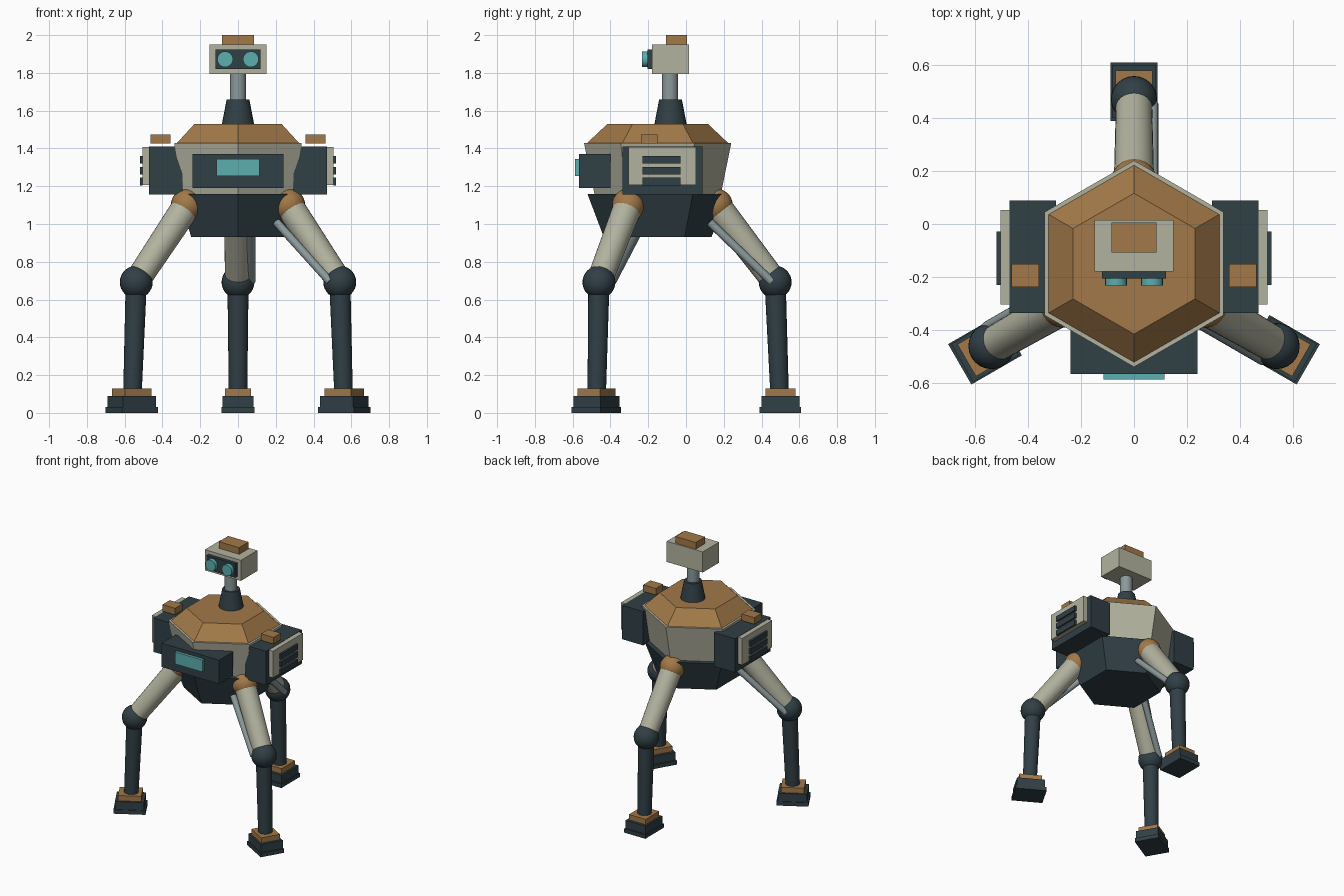
import bpy, math
from mathutils import Vector, Matrix

cube = bpy.data.objects.get("Cube")
if cube:
    bpy.data.objects.remove(cube, do_unlink=True)


def material(name, rgb):
    m = bpy.data.materials.new(name)
    m.use_nodes = True
    m.diffuse_color = (*rgb, 1)
    m.node_tree.nodes["Principled BSDF"].inputs["Base Color"].default_value = (*rgb, 1)
    return m


ORANGE = material("ochre orange", (0.36, 0.19, 0.065))
LIGHT = material("pale grey", (0.45, 0.45, 0.35))
DARK = material("dark slate", (0.03, 0.05, 0.06))
TEAL = material("teal glass", (0.11, 0.42, 0.43))
STEEL = material("steel", (0.26, 0.32, 0.33))

CENTRE = Vector((0, -0.15, 0))  # vertical axis of the hull


def finish(name, mat, smooth=False):
    ob = bpy.context.object
    ob.name = name
    ob.data.materials.append(mat)
    if smooth:
        bpy.ops.object.shade_smooth_by_angle(angle=math.radians(40))
    return ob


def box(name, mat, x, y, z):
    """Box from (min, max) ranges on each axis."""
    bpy.ops.mesh.primitive_cube_add(size=1)
    ob = finish(name, mat)
    mid = Vector([(a + b) / 2 for a, b in (x, y, z)])
    size = Vector([b - a for a, b in (x, y, z)])
    ob.data.transform(Matrix.Translation(mid) @ Matrix.Diagonal((*size, 1)))
    return ob


def rod(name, mat, start, end, r1, r2, sides=24):
    """Tapered round bar between two points."""
    start, end = Vector(start), Vector(end)
    axis = end - start
    bpy.ops.mesh.primitive_cone_add(vertices=sides, radius1=r1, radius2=r2,
                                    depth=axis.length, location=(start + end) / 2)
    ob = finish(name, mat, True)
    ob.rotation_euler = axis.to_track_quat('Z', 'Y').to_euler()
    return ob


def ball(name, mat, centre, r):
    bpy.ops.mesh.primitive_uv_sphere_add(segments=24, ring_count=16, radius=r, location=centre)
    return finish(name, mat, True)


def hex_section(name, mat, z0, z1, r0, r1):
    """Hexagonal hull ring with its corners on the front and back."""
    bpy.ops.mesh.primitive_cone_add(vertices=6, radius1=r0, radius2=r1, depth=z1 - z0,
                                    location=CENTRE + Vector((0, 0, (z0 + z1) / 2)))
    return finish(name, mat)


# Hull
hex_section("lower_hull", DARK, 0.93, 1.16, 0.285, 0.372)
hex_section("middle_hull", LIGHT, 1.16, 1.43, 0.335, 0.39)
hex_section("upper_hull", ORANGE, 1.43, 1.53, 0.372, 0.266)

# Neck and head
rod("neck_base", DARK, (0, -0.082, 1.53), (0, -0.082, 1.66), 0.085, 0.06)
rod("neck", STEEL, (0, -0.085, 1.65), (0, -0.085, 1.80), 0.043, 0.043)
box("head", LIGHT, (-0.15, 0.15), (-0.18, 0.015), (1.795, 1.95))
box("face_plate", DARK, (-0.12, 0.12), (-0.205, -0.18), (1.82, 1.925))
box("head_cap", ORANGE, (-0.085, 0.085), (-0.107, 0.005), (1.95, 2.0))

# Front pod and screen
box("front_pod", DARK, (-0.24, 0.24), (-0.567, -0.40), (1.19, 1.37))
box("screen", TEAL, (-0.115, 0.115), (-0.588, -0.567), (1.255, 1.345))

# Mirrored parts: eyes and side pods
for s, side in ((1, "left"), (-1, "right")):
    def span(a, b):
        return tuple(sorted((s * a, s * b)))
    rod(side + "_eye", TEAL, (s * 0.068, -0.2, 1.872), (s * 0.068, -0.232, 1.872), 0.042, 0.042, 16)
    box(side + "_pod", DARK, span(0.295, 0.47), (-0.337, 0.088), (1.155, 1.41))
    box(side + "_panel", LIGHT, span(0.47, 0.505), (-0.305, 0.052), (1.207, 1.408))
    box(side + "_beacon", ORANGE, span(0.358, 0.463), (-0.238, -0.152), (1.425, 1.475))
    for i in range(3):
        z = 1.225 + i * 0.0575
        box(f"{side}_vent_{i + 1}", DARK, span(0.505, 0.52), (-0.23, -0.028), (z - 0.02, z + 0.02))

# Three legs
for name, degrees in (("back", 90), ("front_left", -30), ("front_right", 210)):
    turn = Matrix.Translation(CENTRE) @ Matrix.Rotation(math.radians(degrees), 4, 'Z')

    def at(out, z, across=0):
        return turn @ Vector((out, across, z))

    hip, knee, ankle = at(0.31, 1.10), at(0.622, 0.692), at(0.645, 0.11)
    ball(name + "_hip", ORANGE, hip, 0.087)
    rod(name + "_upper_leg", LIGHT, hip, knee, 0.076, 0.068)
    rod(name + "_piston", STEEL, at(0.275, 1.01, -0.07), at(0.603, 0.695, -0.07), 0.022, 0.022, 16)
    ball(name + "_knee", DARK, knee, 0.087)
    rod(name + "_lower_leg", DARK, knee, ankle, 0.056, 0.049)
    # Stepped foot: sole, block and collar
    for part, mat, length, width, z0, z1 in (("sole", DARK, 0.11, 0.088, 0, 0.03),
                                             ("foot", DARK, 0.1, 0.083, 0.03, 0.09),
                                             ("foot_collar", ORANGE, 0.08, 0.07, 0.09, 0.13)):
        ob = box(f"{name}_{part}", mat, (0.65 - length, 0.65 + length), (-width, width), (z0, z1))
        ob.matrix_world = turn
